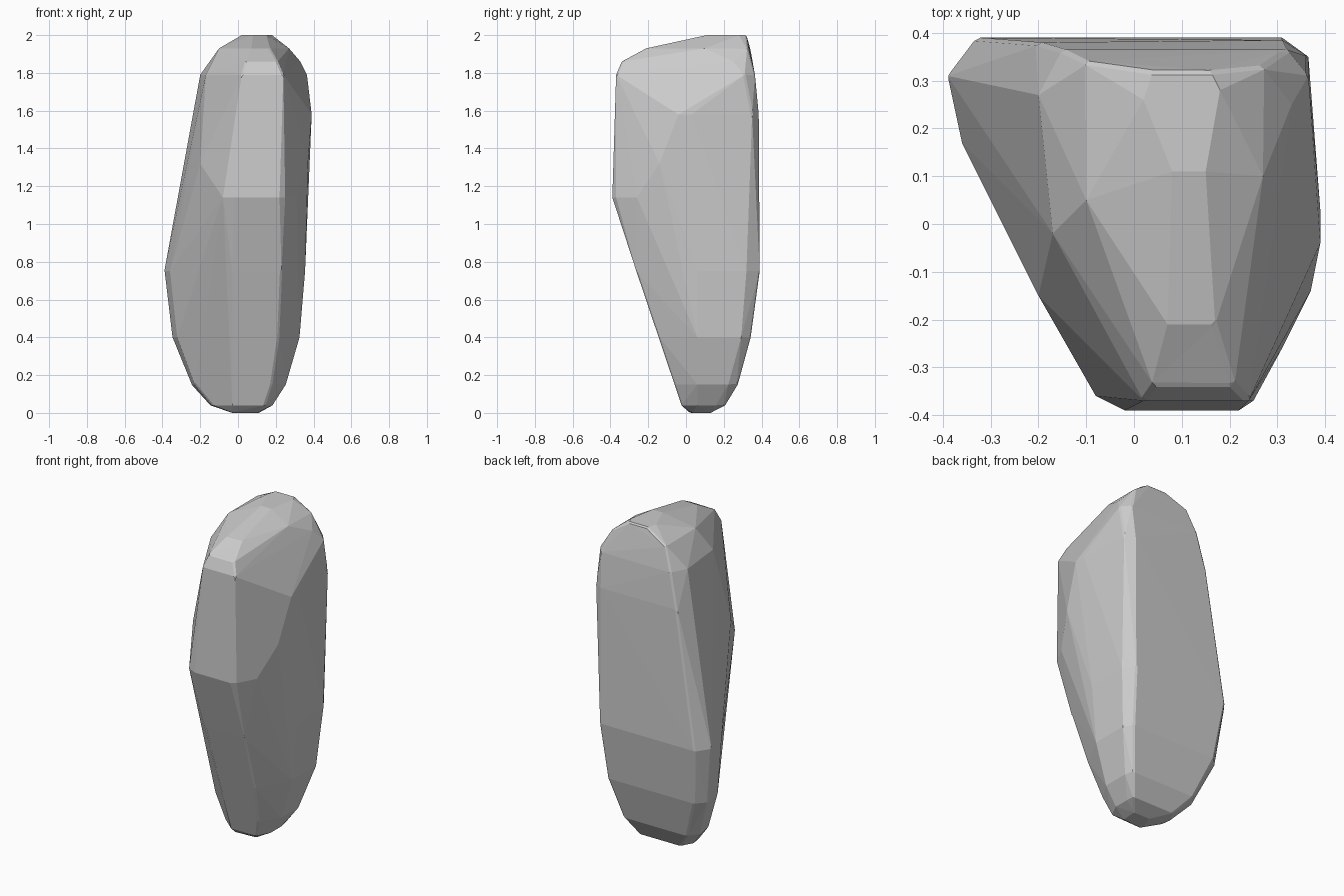
import bpy, bmesh
from math import sqrt

if "Cube" in bpy.data.objects:
    bpy.data.objects.remove(bpy.data.objects["Cube"])

points = []

# Rounded foot: sides and back swell elliptically, the front leans out in a straight slope
for z in (0, .04, .15, .4, .75):
    k = sqrt(1 - (1 - z / .75) ** 2)
    front = .03 - .01 * min(1, z / .04) * 4 - .337 * z if z < .04 else -.01 - .337 * z
    back = .13 + .26 * k if z > .5 else .13 + .24 * k
    outline = [(-.03 - .36 * k, .05 + .26 * k), (-.03 - .33 * k, .02 + .15 * k),
               (-.03, front), (.10 + .13 * k, front), (.10 + .255 * k, .06),
               (.10 + .255 * k, .08 + .24 * k), (.11 + .20 * k, back), (-.33 * k, back)]
    points += [(x, y, z) for x, y in outline]

# Upper body outlines: height -> (x, y) corners
upper = {
    1.14: [(-.08, -.36), (-.02, -.39), (.22, -.39), (.25, -.37), (.31, -.26)],
    1.32: [(-.20, -.15), (.37, -.14)],
    1.58: [(.39, -.04), (.39, .03), (.365, .35), (.31, .385), (-.20, .38)],
    1.79: [(.02, -.37), (.24, -.37), (.365, .31), (.32, .365), (-.15, .365), (-.20, .27), (-.17, -.02)],
    1.86: [(.04, -.34), (.21, -.34), (.33, .25)],
    1.93: [(.07, -.21), (.17, -.21), (.27, .10), (.27, .33), (-.10, .34), (-.10, .05)],
    2.00: [(.08, .11), (.15, .11), (.18, .28), (.16, .32), (.04, .32), (.02, .26)],
}
for z, outline in upper.items():
    points += [(x, y, z) for x, y in outline]

# Wrap everything in one faceted convex skin
bm = bmesh.new()
for p in points:
    bm.verts.new(p)
bmesh.ops.convex_hull(bm, input=bm.verts[:])
loose = [v for v in bm.verts if not v.link_faces]
bmesh.ops.delete(bm, geom=loose, context='VERTS')
bmesh.ops.recalc_face_normals(bm, faces=bm.faces[:])

mesh = bpy.data.meshes.new("standing_stone")
bm.to_mesh(mesh)
bm.free()
stone = bpy.data.objects.new("standing_stone", mesh)
bpy.context.collection.objects.link(stone)

# Slightly worn edges
bevel = stone.modifiers.new("worn_edges", 'BEVEL')
bevel.width = 0.008
bevel.segments = 1
bevel.limit_method = 'ANGLE'
bevel.angle_limit = 0.6
